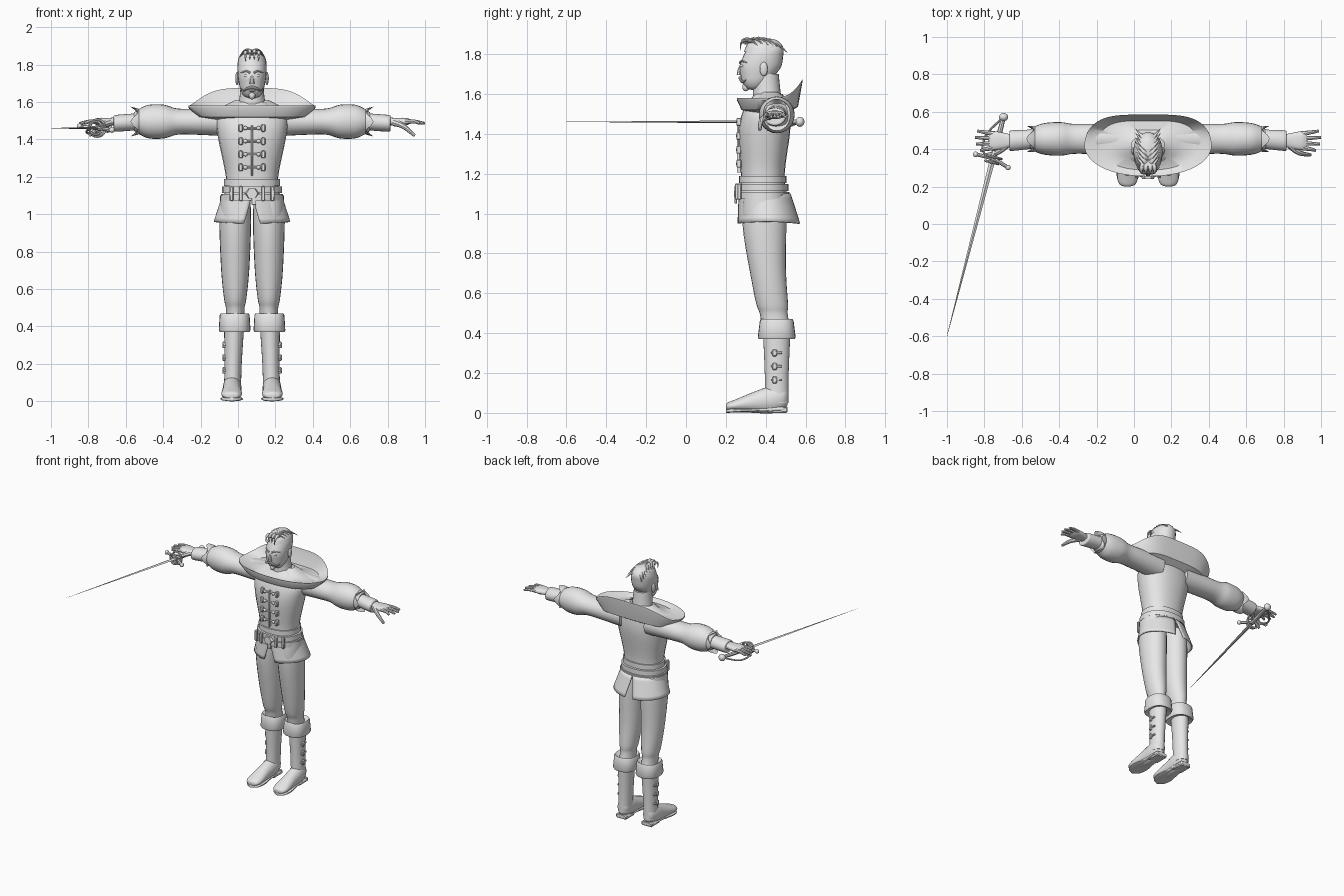
import bpy, bmesh, math
from mathutils import Vector

cube = bpy.data.objects.get("Cube")
if cube:
    bpy.data.objects.remove(cube, do_unlink=True)

GREY = (0.8, 0.8, 0.8, 1)
mat = bpy.data.materials.new("plain_grey")
mat.use_nodes = True
mat.diffuse_color = GREY
mat.node_tree.nodes["Principled BSDF"].inputs["Base Color"].default_value = GREY

BODY_X = 0.075  # centre line of the figure; body parts are measured from it
X, Y, Z = Vector((1, 0, 0)), Vector((0, 1, 0)), Vector((0, 0, 1))
AXES = {"X": (X, Y, Z), "Y": (Y, X, Z), "Z": (Z, X, Y)}
made = []


def finish(name, bm, mirror=False, origin=BODY_X, thickness=0):
    bmesh.ops.recalc_face_normals(bm, faces=bm.faces)
    mesh = bpy.data.meshes.new(name)
    bm.to_mesh(mesh)
    bm.free()
    mesh.materials.append(mat)
    obj = bpy.data.objects.new(name, mesh)
    obj.location.x = origin
    bpy.context.scene.collection.objects.link(obj)
    if thickness:
        obj.modifiers.new("thickness", "SOLIDIFY").thickness = thickness
    if mirror:
        obj.modifiers.new("mirror", "MIRROR").use_axis[0] = True
    made.append(obj)
    return obj


def skin(name, rows, closed=True, **options):
    """Join rows of points with quads; closed rows also get end caps."""
    bm = bmesh.new()
    verts = [[bm.verts.new(point) for point in row] for row in rows]
    count = len(rows[0])
    for low, high in zip(verts, verts[1:]):
        for i in range(count if closed else count - 1):
            j = (i + 1) % count
            bm.faces.new((low[i], low[j], high[j], high[i]))
    if closed:
        bm.faces.new(verts[0])
        bm.faces.new(verts[-1])
    return finish(name, bm, **options)


def smooth(points, steps):
    """Catmull-Rom resampling of a list of tuples."""
    result = []
    last = len(points) - 1
    for i in range(last):
        quad = [points[max(i - 1, 0)], points[i], points[i + 1], points[min(i + 2, last)]]
        for k in range(steps):
            t = k / steps
            result.append(tuple(b + t * ((c - a) + t * ((2 * a - 5 * b + 4 * c - d)
                                + t * (3 * b - a - 3 * c + d))) / 2 for a, b, c, d in zip(*quad)))
    return result + [tuple(points[-1])]


def ring(centre, side, up, a, b, sides, power):
    """A superellipse of half sizes a and b."""
    def bend(value):
        return math.copysign(abs(value) ** (2 / power), value)
    angles = [math.tau * k / sides for k in range(sides)]
    return [centre + side * (a * bend(math.cos(t))) + up * (b * bend(math.sin(t))) for t in angles]


def form(name, axis, centre, rings, lean=(0, 0, 0), bow=1, sides=24, power=2, steps=4, **options):
    """Rings of (position, half size, half size) along an axis; the centre drifts by lean."""
    along, side, up = AXES[axis]
    first, last = rings[0][0], rings[-1][0]
    rows = []
    for place, a, b in smooth(rings, steps):
        drift = max(0, (place - first) / (last - first)) ** bow
        middle = Vector(centre) + Vector(lean) * drift + along * place
        rows.append(ring(middle, side, up, a, b, sides, power))
    return skin(name, rows, **options)


def tube(name, points, start, end=None, flat=1, sides=8, steps=4, **options):
    """Tapered tube through the points."""
    path = [Vector(point) for point in smooth(points, steps)]
    last = len(path) - 1
    end = start if end is None else end
    rows = []
    for i, point in enumerate(path):
        heading = (path[min(i + 1, last)] - path[max(i - 1, 0)]).normalized()
        side = heading.cross(Y if abs(heading.z) > 0.9 else Z).normalized()
        radius = start + (end - start) * i / last
        rows.append(ring(point, side, side.cross(heading), radius, radius * flat, sides, 2))
    return skin(name, rows, **options)


def solid(name, centre, size, rounded=False, **options):
    """A bevelled box of full size, or an ellipsoid of that size."""
    bm = bmesh.new()
    if rounded:
        bmesh.ops.create_uvsphere(bm, u_segments=14, v_segments=9, radius=0.5)
    else:
        bmesh.ops.create_cube(bm, size=1)
    for v in bm.verts:
        v.co = Vector(centre) + Vector([a * b for a, b in zip(v.co, size)])
    if not rounded:
        bmesh.ops.bevel(bm, geom=bm.edges[:], offset=min(size) / 5, segments=1, affect="EDGES")
    return finish(name, bm, **options)


# Jacket, belts and buckle
CHEST = (0, .385, 0)
form("jacket", "Z", CHEST, [(1.1, .15, .12), (1.2, .14, .11), (1.4, .18, .13), (1.5, .19, .12),
                            (1.55, .15, .1), (1.6, .08, .07)], lean=(0, .03, 0), bow=3, power=2.3)
for name, z, size in (("sash", 1.17, .15), ("upper_belt", 1.13, .16), ("lower_belt", 1.09, .165)):
    form(name, "Z", CHEST, [(z + side * .018, size - inset, size - inset - .03)
                            for side, inset in ((-1, .01), (-1, 0), (1, 0), (1, .01))], steps=1, power=2.2)
form("buckle", "Y", (0, 0, 1.11), [(.26, .04, .03), (.24, .03, .03)], sides=6, steps=1)
solid("belt_tongue", (.01, .25, 1.08), (.025, .012, .06))
for x in (.06, .11):
    solid("belt_loop", (x, .24 + x / 4, 1.11), (.02, .02, .08), mirror=True)

# Skirt with a wide slit in front and a narrow one behind
rows = []
for k in range(7):
    t = k / 6
    start, stop = .02 + t / 5, math.pi - .02 - t / 7
    angles = [start + (stop - start) * i / 24 for i in range(25)]
    rows.append([(math.sin(a) * (.16 + .045 * t), .395 + .02 * t - math.cos(a) * (.13 + .03 * t),
                  1.1 - .14 * t - .01 * t * math.cos(a) ** 2) for a in angles])
skin("jacket_skirt", rows, closed=False, mirror=True, thickness=.008)

# Front fastenings
solid("placket", (0, .265, 1.34), (.01, .02, .27))
for row in range(4):
    z, y = 1.25 + .07 * row, .265
    tube("fastening_cord", [(0, y, z), (.06, y, z)], .007, mirror=True)
    solid("toggle", (.06, y, z), (.022, .025, .04), mirror=True)
    solid("toggle_knob", (.035, y - .005, z), (.022, .02, .022), rounded=True, mirror=True)

# Wide flared collar, rising at the back
rows = []
for scale, z in ((.5, 1.5), (.86, 1.52), (1, 1.57), (1, 1.58), (.97, 1.58), (.8, 1.56), (.5, 1.57), (.26, 1.61)):
    row = []
    for k in range(33):
        a = math.pi * k / 32
        front = math.cos(a)
        width = .34 * abs(math.sin(a)) ** (.9 if front > 0 else .5) if 0 < k < 32 else 0
        rise = .095 * max(0, -front) ** 3 * scale ** 12
        row.append((width * scale, .42 - .165 * front * scale, z + rise))
    rows.append(row)
skin("collar", rows, closed=False, mirror=True)

# Sleeves with pointed cuffs
ARM = (0, .455, 1.495)
form("puffed_sleeve", "X", ARM, [(.1, .08, .08), (.3, .08, .07), (.4, .08, .07), (.47, .09, .09),
                                 (.55, .085, .09), (.6, .07, .07), (.63, .05, .05)], mirror=True)
cuff = form("pointed_cuff", "X", ARM, [(.58, .05, .05), (.61, .07, .07), (.63, .07, .08), (.61, .05, .05)],
            steps=1, mirror=True)
for v in cuff.data.vertices:
    if v.co.x > .62:
        v.co.x += .02 * math.cos(4 * math.atan2(v.co.z - ARM[2], v.co.y - ARM[1]))
form("forearm_cuff", "X", ARM, [(.6, .05, .045), (.72, .055, .045), (.74, .05, .04), (.74, .03, .025)],
     lean=(0, -.01, -.01), mirror=True)

# Hands
HAND_Y, HAND_Z = .445, 1.495
form("palm", "X", (0, HAND_Y, HAND_Z), [(.72, .03, .025), (.76, .04, .02), (.82, .05, .02), (.85, .04, .01)],
     power=2.4, mirror=True)
for i in range(4):
    spread = i - 1.5
    tip = .925 - .009 * (spread - .3) ** 2
    tube("finger", [(.82, HAND_Y + .025 * spread, HAND_Z), (.87, HAND_Y + .03 * spread, HAND_Z),
                    (tip, HAND_Y + .035 * spread, HAND_Z - .01)], .014, .007, mirror=True)
tube("thumb", [(.76, .42, 1.49), (.81, .38, 1.47), (.87, .37, 1.42)], .02, .008, mirror=True)

# Trousers
form("trouser_leg", "Z", (.09, .39, 0), [(1.1, .08, .1), (.95, .085, .11), (.7, .075, .09), (.55, .06, .08),
                                         (.5, .05, .07), (.44, .05, .07)], lean=(0, .06, 0), bow=2, mirror=True)

# Boots
FOOT_X, HEEL_Y = .105, .455
form("boot_shaft", "Z", (FOOT_X, HEEL_Y, 0), [(.05, .046, .06), (.2, .046, .06), (.43, .055, .07)],
     lean=(-.01, 0, 0), mirror=True)
form("boot_cuff", "Z", (FOOT_X - .012, HEEL_Y, 0), [(.45, .05, .06), (.47, .075, .08), (.46, .08, .085),
     (.38, .085, .095), (.37, .08, .09), (.38, .05, .07)], power=2.5, steps=1, mirror=True)
form("boot_foot", "Y", (FOOT_X, 0, .08), [(.51, .02, .04), (.49, .04, .06), (.44, .05, .07), (.35, .05, .055),
     (.25, .055, .03), (.21, .04, .02), (.2, .01, .01)], lean=(.005, 0, -.05), mirror=True)
form("boot_sole", "Y", (FOOT_X, 0, .02), [(.51, .03, .01), (.48, .045, .01), (.38, .045, .01), (.28, .06, .01),
     (.22, .045, .01), (.2, .01, .01)], lean=(.005, 0, -.01), power=3, mirror=True)
solid("boot_heel", (FOOT_X, .46, .015), (.085, .1, .03), mirror=True)
for row in range(3):
    z = .165 + .068 * row
    solid("boot_strap", (FOOT_X + .04, HEEL_Y, z), (.02, .055, .012), mirror=True)
    solid("boot_buckle", (FOOT_X + .045, HEEL_Y - .01, z), (.018, .022, .034), mirror=True)

# Neck, head and face
form("neck", "Z", (0, .41, 0), [(1.53, .09, .08), (1.6, .07, .07), (1.7, .06, .065)], lean=(0, -.01, 0))
form("head", "Z", (0, .34, 0), [(1.62, .01, .01), (1.63, .04, .04), (1.66, .06, .07), (1.7, .07, .09),
     (1.74, .076, .105), (1.79, .078, .1), (1.83, .07, .09), (1.86, .04, .06), (1.87, .01, .01)],
     lean=(0, .07, 0), power=2.15)
tube("nose", [(0, .28, 1.75), (0, .27, 1.72), (0, .268, 1.695)], .007, .014)
solid("eye", (.03, .285, 1.74), (.028, .02, .016), rounded=True, mirror=True)
solid("ear", (.08, .39, 1.725), (.02, .04, .07), rounded=True, mirror=True)
solid("lower_lip", (0, .283, 1.66), (.036, .02, .012), rounded=True)
solid("goatee", (0, .3, 1.635), (.036, .036, .044), rounded=True)
tube("eyebrow", [(.01, .272, 1.755), (.03, .278, 1.765), (.06, .305, 1.757)], .007, .003, mirror=True)
tube("moustache", [(0, .272, 1.68), (.03, .274, 1.67), (.045, .287, 1.66), (.057, .3, 1.67)],
     .009, .002, mirror=True)

# Hair: a cap, rows of swept locks and a quiff
form("hair_cap", "Z", (0, .39, 0), [(1.81, .078, .1), (1.845, .067, .088), (1.87, .04, .06), (1.88, .01, .01)],
     lean=(0, .005, 0))
for row in range(7):
    y, z = .3 + .024 * row, 1.875 - .0025 * (row - 2) ** 2
    tube("hair_lock", [(.004, y, z - .01), (.022, y + .015, z + .005), (.045, y + .04, z - .005),
                       (.066, y + .065, z - .03)], .018, .001, flat=.6, mirror=True)
for x in (.012, .035):
    z = 1.88 - x / 3
    tube("quiff_lock", [(x / 2, .35, z - .015), (x, .3, z), (x, .275, z - .02), (x, .275, z - .05)],
         .018, .001, flat=.6, mirror=True)

# Sword, laid out from its tip along its own direction
TIP = Vector((-1, -.6, 1.46))
AIM = Vector((.31, 1.2, 0)).normalized()
ACROSS = AIM.cross(Z)
GUARD, END = .98, 1.21


def at(distance, across=0, height=0):
    return TIP + AIM * distance + ACROSS * across + Z * height


def rod(name, points, start, end=None, **options):
    tube(name, [tuple(point) for point in points], start, end, origin=0, **options)


rod("blade", [at(0), at(GUARD)], .001, .015, flat=.5, sides=4, steps=1)
rod("grip", [at(GUARD), at(END)], .017, .012)
solid("pommel", at(END), (.05, .045, .05), rounded=True, origin=0)
rod("cross_guard", [at(GUARD, -.095, .01), at(GUARD), at(GUARD - .025, .09, -.01)], .01)
for tip in (at(GUARD, -.095, .01), at(GUARD - .025, .09, -.01)):
    solid("guard_knob", tip, (.03, .03, .03), rounded=True, origin=0)
rod("knuckle_bow", [at(GUARD, -.04), at(GUARD + .05, -.07, -.02), at(END - .1, -.06, -.03), at(END)], .006)
for distance, radius in ((GUARD + .01, .045), (GUARD - .02, .035)):
    turns = [math.tau * k / 12 for k in range(13)]
    rod("guard_ring", [at(distance, radius * math.cos(t), radius * math.sin(t)) for t in turns], .007, steps=2)

# Smooth shading that keeps hard edges
bpy.ops.object.select_all(action="DESELECT")
for obj in made:
    obj.select_set(True)
bpy.context.view_layer.objects.active = made[0]
bpy.ops.object.shade_smooth_by_angle(angle=math.radians(40))
